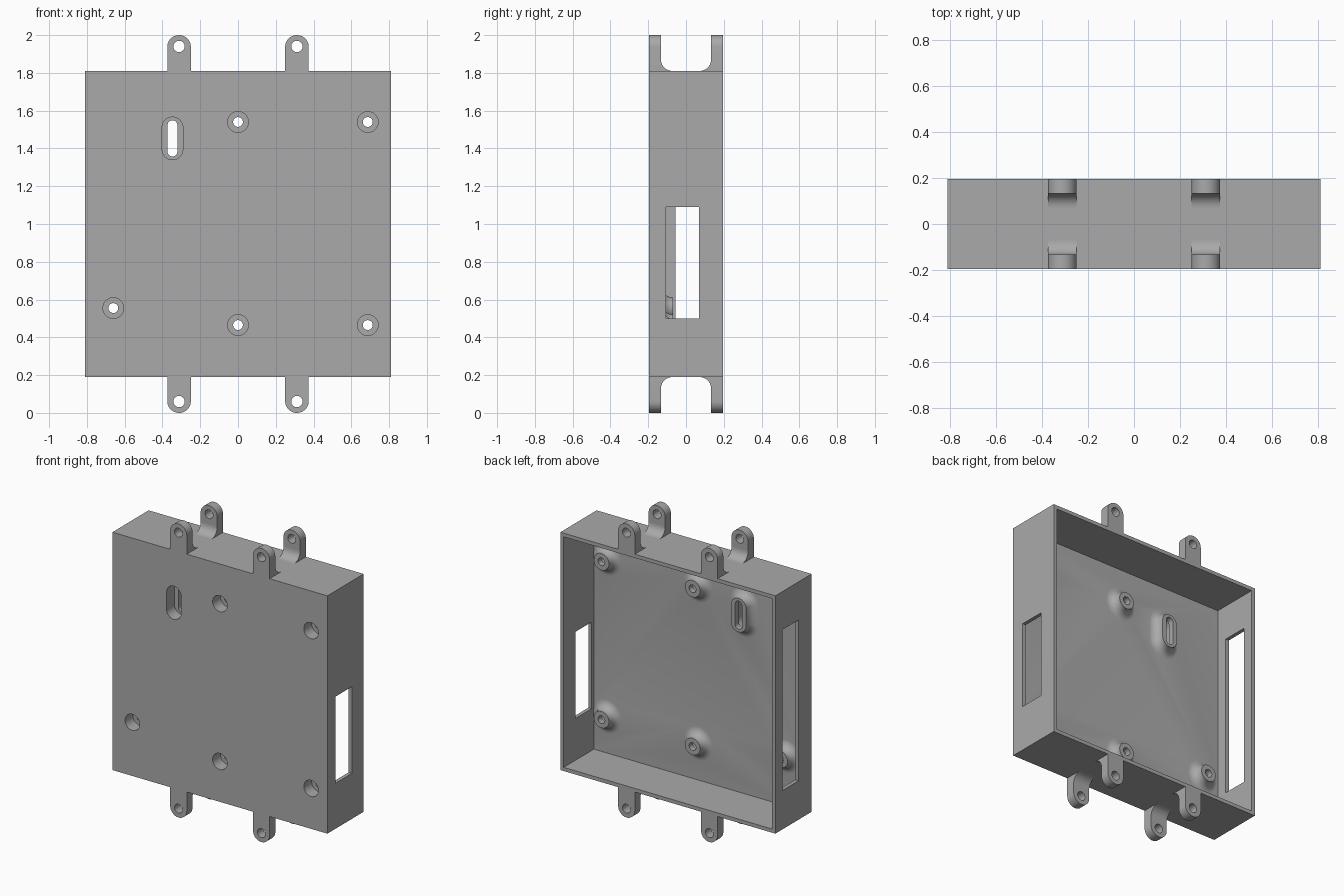
import bpy, bmesh, math
from math import pi, sin, cos

if "Cube" in bpy.data.objects:
    bpy.data.objects.remove(bpy.data.objects["Cube"])

GREY = (0.4, 0.4, 0.4, 1)
mat = bpy.data.materials.new("plain_grey")
mat.use_nodes = True
mat.diffuse_color = GREY
mat.node_tree.nodes["Principled BSDF"].inputs["Base Color"].default_value = GREY


def finish(name, bm):
    bmesh.ops.remove_doubles(bm, verts=bm.verts, dist=1e-5)
    bmesh.ops.recalc_face_normals(bm, faces=bm.faces)
    me = bpy.data.meshes.new(name)
    bm.to_mesh(me)
    bm.free()
    me.materials.append(mat)
    ob = bpy.data.objects.new(name, me)
    bpy.context.collection.objects.link(ob)
    return ob


def loft(name, loops):
    """Closed solid through a list of point loops."""
    bm = bmesh.new()
    rows = [[bm.verts.new(p) for p in loop] for loop in loops]
    n = len(rows[0])
    for a, b in zip(rows, rows[1:]):
        for i in range(n):
            j = (i + 1) % n
            bm.faces.new((a[i], a[j], b[j], b[i]))
    bm.faces.new(rows[0])
    bm.faces.new(rows[-1])
    return finish(name, bm)


def box(name, x0, x1, y0, y1, z0, z1):
    return loft(name, [[(x0, y0, z), (x1, y0, z), (x1, y1, z), (x0, y1, z)] for z in (z0, z1)])


def stadium(x, z, half, r, y, n=16):
    """Upright rounded slot outline; a circle when half is nearly zero."""
    pts = []
    for k in range(2 * n):
        a = (k + 0.5) * pi / n
        pts.append((x + r * cos(a), y, z + r * sin(a) + math.copysign(half, sin(a))))
    return pts


def boolean(target, tool, operation="DIFFERENCE"):
    mod = target.modifiers.new("cut", "BOOLEAN")
    mod.operation = operation
    mod.solver = "EXACT"
    mod.object = tool
    bpy.context.view_layer.objects.active = target
    bpy.ops.object.modifier_apply(modifier=mod.name)
    bpy.data.objects.remove(tool)


def smooth(ob):
    bpy.ops.object.select_all(action="DESELECT")
    ob.select_set(True)
    bpy.context.view_layer.objects.active = ob
    bpy.ops.object.shade_smooth_by_angle(angle=math.radians(30))


W, D, Z0, Z1 = 0.81, 0.195, 0.19, 1.81
WALL, FLOOR, TIP = 0.025, -0.13, -0.07

# Open-backed tray
body = box("enclosure", -W, W, -D, D, Z0, Z1)
boolean(body, box("cavity", -W + WALL, W - WALL, FLOOR, D + 0.1, Z0 + WALL, Z1 - WALL))

# Screw bosses and the slotted boss: x, z, half lengths of bore and hole
bosses = [(0, 1.54, 0, 0), (0.687, 1.54, 0, 0), (0, 0.465, 0, 0),
          (0.687, 0.465, 0, 0), (-0.66, 0.555, 0, 0), (-0.347, 1.453, 0.058, 0.07)]
FLARE = 0.058
for x, z, half, _ in bosses:
    loops = [stadium(x, z, half, 0.057 + FLARE, FLOOR - 0.02)]
    for k in range(9):
        a = k / 8 * pi / 2
        loops.append(stadium(x, z, half, 0.057 + FLARE * (1 - sin(a)),
                             TIP - 0.002 - FLARE * cos(a)))
    loops.append(stadium(x, z, half, 0.057, TIP))
    boolean(body, loft("boss", loops), "UNION")

# Side windows
boolean(body, box("right_window", 0.735, W + 0.1, -0.105, 0.07, 0.5, 1.09))
boolean(body, box("left_window", -W - 0.1, -0.75, -0.055, 0.12, 0.455, 1.55))

# Counterbores from the front and through holes
for x, z, half, slot in bosses:
    boolean(body, loft("bore", [stadium(x, z, half, 0.055, y) for y in (-0.3, -0.11)]))
    boolean(body, loft("hole", [stadium(x, z, slot, 0.026, y) for y in (-0.15, 0)]))
smooth(body)

# Mounting tabs with a filleted root
TW, TT, R = 0.0625, 0.062, 0.062
for vert, s in (("top", 1), ("bottom", -1)):
    for face, f in (("front", -1), ("back", 1)):
        for side, x in (("left", 0.312), ("right", -0.312)):
            def up(h):
                return 1 + s * (0.81 + h)
            arc = [(x + TW * cos(k * pi / 20), 0.19 - TW + TW * sin(k * pi / 20)) for k in range(21)]
            outline = [(x - TW, 0), (x + TW, 0)] + arc
            name = f"{vert}_{face}_{side}_tab"
            tab = loft(name, [[(px, f * y, up(h)) for px, h in outline] for y in (D, D - TT)])
            boolean(tab, loft("tab_hole", [stadium(x, up(0.13), 0, 0.03, f * y) for y in (0.1, 0.3)]))
            smooth(tab)
            inner = D - TT
            curve = [(inner - R + R * sin(a), R - R * cos(a))
                     for a in [k / 10 * pi / 2 for k in range(11)]]
            web = [(inner, 0)] + curve
            smooth(loft(name + "_fillet",
                        [[(px, f * y, up(h)) for y, h in web] for px in (x - TW, x + TW)]))
